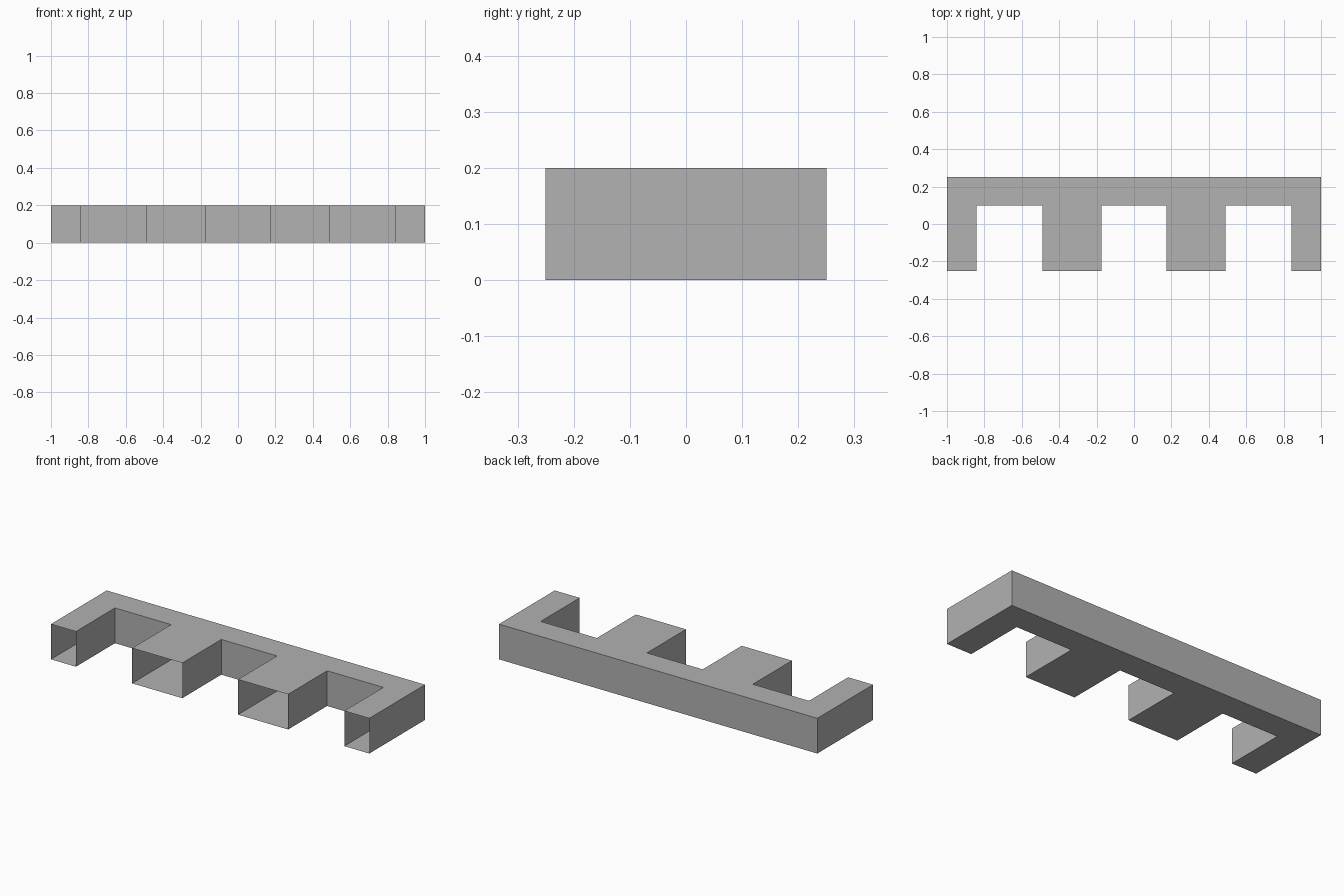
import bpy
import bmesh

cube = bpy.data.objects.get("Cube")
if cube:
    bpy.data.objects.remove(cube, do_unlink=True)

HEIGHT, BACK, FRONT, NOTCH = 0.2, 0.25, -0.25, 0.1

grey = bpy.data.materials.new("plain grey")
grey.use_nodes = True
colour = (0.445, 0.445, 0.445, 1)
grey.diffuse_color = colour
grey.node_tree.nodes["Principled BSDF"].inputs["Base Color"].default_value = colour

# Comb-shaped outline: four prongs along the front of a straight bar
half = [0.175, 0.49, 0.843]
edges = [-x for x in reversed(half)] + half
outline = [(-1, BACK), (-1, FRONT)]
for left, right in zip(edges[::2], edges[1::2]):
    outline += [(left, FRONT), (left, NOTCH), (right, NOTCH), (right, FRONT)]
outline += [(1, FRONT), (1, BACK)]

# Closed floor and top joined by walls
bm = bmesh.new()
floor = bm.faces.new([bm.verts.new((x, y, 0)) for x, y in outline])
extruded = bmesh.ops.extrude_face_region(bm, geom=[floor], use_keep_orig=True)
bmesh.ops.translate(bm, vec=(0, 0, HEIGHT),
                    verts=[v for v in extruded["geom"] if isinstance(v, bmesh.types.BMVert)])
bmesh.ops.recalc_face_normals(bm, faces=bm.faces)

# Open prong ends
ends = [f for f in bm.faces if all(abs(v.co.y - FRONT) < 0.001 for v in f.verts)]
bmesh.ops.delete(bm, geom=ends, context="FACES_ONLY")

mesh = bpy.data.meshes.new("comb_bar")
bm.to_mesh(mesh)
bm.free()
mesh.materials.append(grey)
bar = bpy.data.objects.new("comb_bar", mesh)
bpy.context.collection.objects.link(bar)
